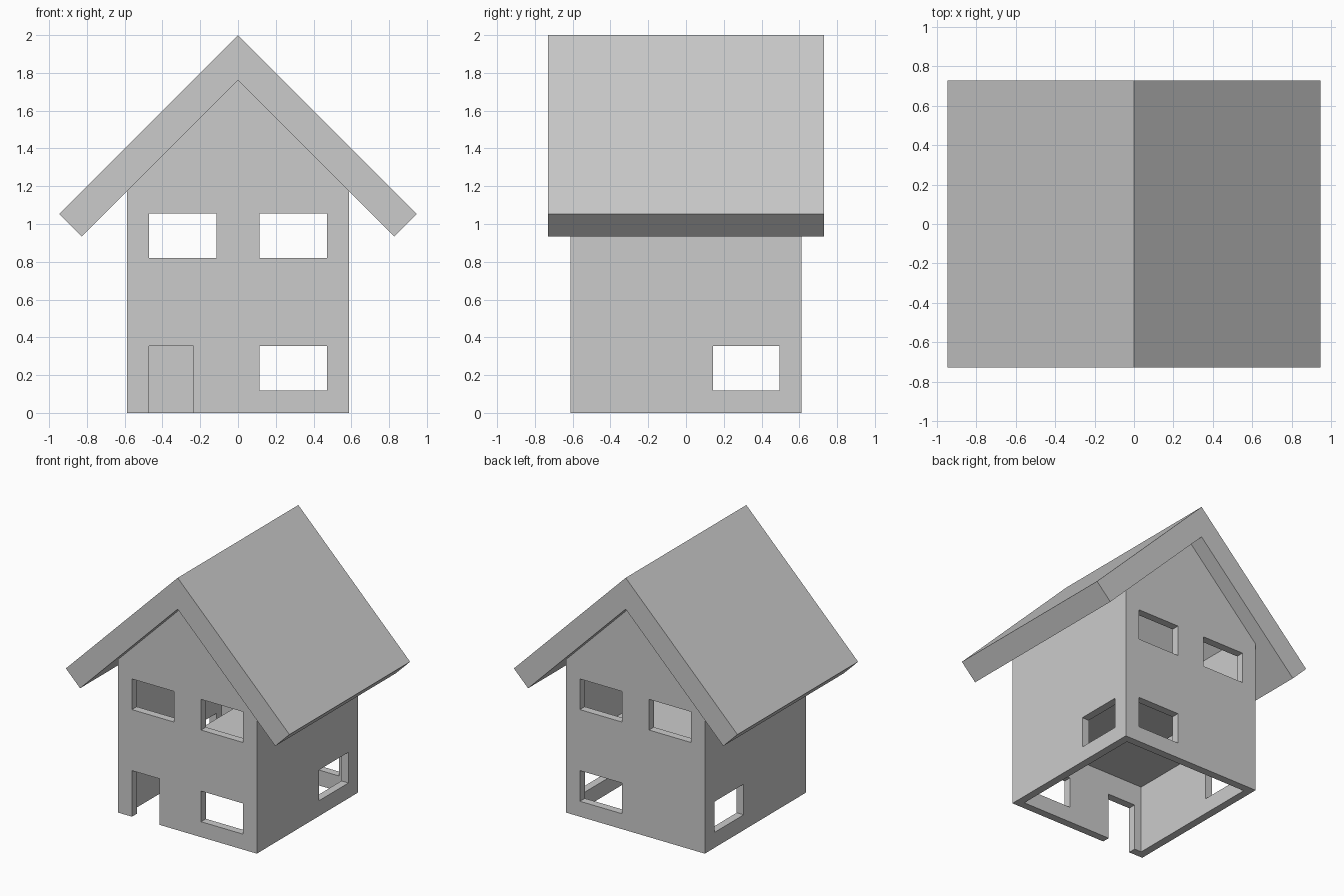
import bpy, bmesh

if "Cube" in bpy.data.objects:
    bpy.data.objects.remove(bpy.data.objects["Cube"])


def prism(name, profile, y0, y1):
    """Extrude an XZ profile along y."""
    bm = bmesh.new()
    face = bm.faces.new([bm.verts.new((x, y0, z)) for x, z in profile])
    ext = bmesh.ops.extrude_face_region(bm, geom=[face])
    verts = [g for g in ext["geom"] if isinstance(g, bmesh.types.BMVert)]
    bmesh.ops.translate(bm, verts=verts, vec=(0, y1 - y0, 0))
    bmesh.ops.recalc_face_normals(bm, faces=bm.faces)
    mesh = bpy.data.meshes.new(name)
    bm.to_mesh(mesh)
    bm.free()
    obj = bpy.data.objects.new(name, mesh)
    bpy.context.collection.objects.link(obj)
    return obj


def box(name, x0, x1, y0, y1, z0, z1):
    return prism(name, [(x0, z0), (x1, z0), (x1, z1), (x0, z1)], y0, y1)


def cut(target, cutter):
    """Subtract the cutter, then discard it."""
    cutter.hide_render = True
    mod = target.modifiers.new("cut", "BOOLEAN")
    mod.operation = "DIFFERENCE"
    mod.solver = "EXACT"
    mod.object = cutter
    bpy.context.view_layer.objects.active = target
    bpy.ops.object.modifier_apply(modifier=mod.name)
    bpy.data.objects.remove(cutter, do_unlink=True)


def gable(w, z0, apex):
    """House-shaped pentagon with 45 degree slopes."""
    return [(-w, z0), (w, z0), (w, apex - w), (0, apex), (-w, apex - w)]


W, D, T, APEX = 0.588, 0.612, 0.059, 1.76

# Hollow walls with gables, open underneath
walls = prism("walls", gable(W, 0, APEX), -D, D)
cut(walls, prism("room_cutter", gable(W - T, -0.2, APEX + 0.2), -D + T, D - T))

# Windows running through the front and back walls
for x0, x1, z0, z1 in [(-0.47, -0.115, 0.82, 1.055),
                       (0.115, 0.47, 0.82, 1.055),
                       (0.115, 0.47, 0.118, 0.353)]:
    cut(walls, box("window_cutter", x0, x1, -1, 1, z0, z1))

# Windows in both side walls, and the front doorway
cut(walls, box("side_window_cutter", -1, 1, 0.142, 0.496, 0.118, 0.353))
cut(walls, box("door_cutter", -0.47, -0.235, -1, 0, -0.2, 0.353))

# Upper floor with a stairwell opening along the left wall
X, Y = W - T, D - T
floor = box("upper_floor", -X, X, -Y, Y, 0.518, 0.55)
cut(floor, box("stairwell_cutter", -1, -0.235, -0.12, 1, 0.3, 0.8))

# Overhanging roof with square-cut eaves
prism("roof", [(0, 2.0), (0.947, 1.053), (0.827, 0.933), (0, APEX),
               (-0.827, 0.933), (-0.947, 1.053)], -0.73, 0.73)
